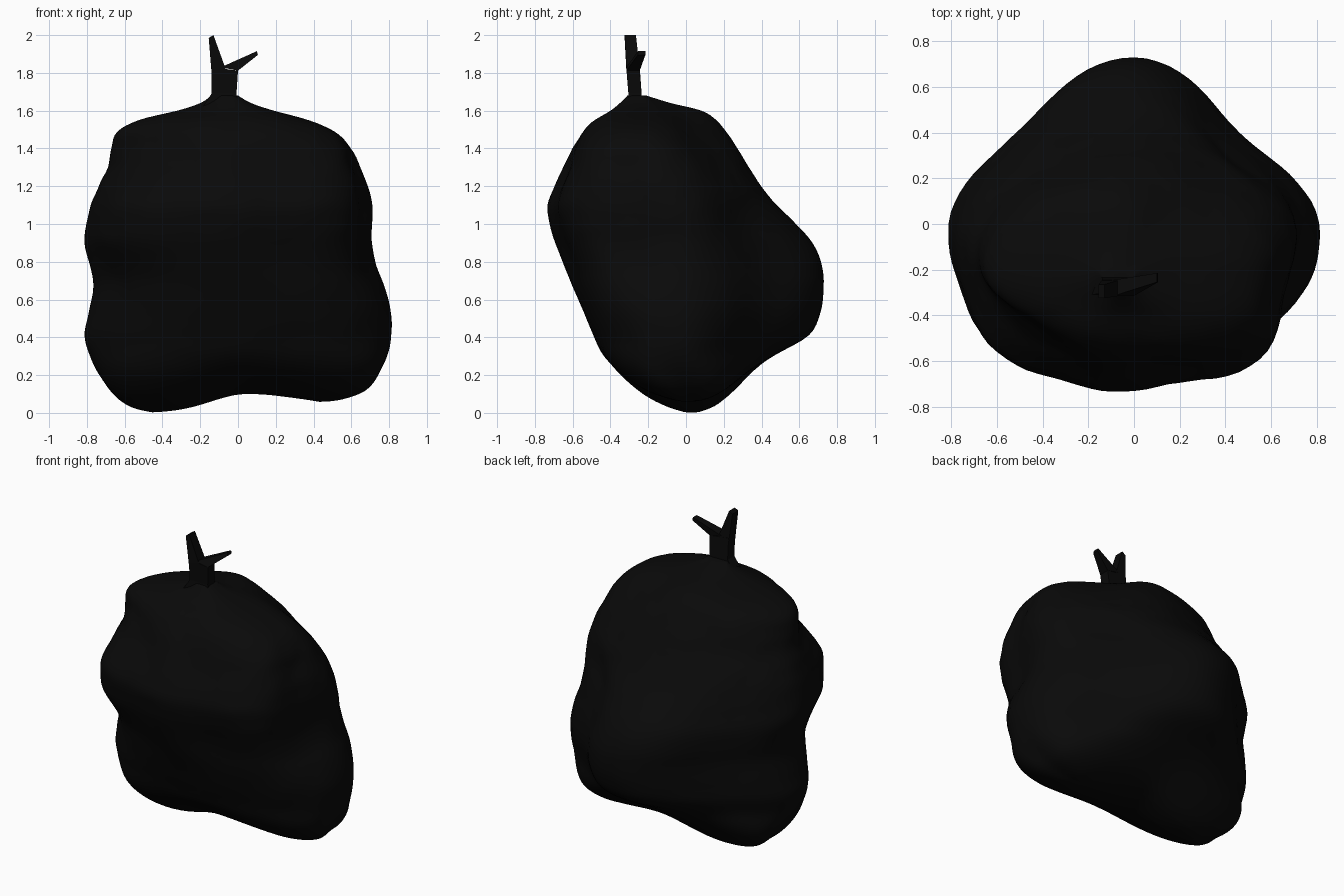
import bpy, bmesh, math
from mathutils import Vector, noise

if "Cube" in bpy.data.objects:
    bpy.data.objects.remove(bpy.data.objects["Cube"])

black = bpy.data.materials.new("soot black")
black.diffuse_color = (0.0028, 0.0028, 0.0028, 1)
black.use_nodes = True
black.node_tree.nodes["Principled BSDF"].inputs["Base Color"].default_value = black.diffuse_color


def finish(bm, name, angle):
    bmesh.ops.recalc_face_normals(bm, faces=bm.faces)
    me = bpy.data.meshes.new(name)
    bm.to_mesh(me)
    bm.free()
    ob = bpy.data.objects.new(name, me)
    bpy.context.collection.objects.link(ob)
    me.materials.append(black)
    bpy.ops.object.select_all(action='DESELECT')
    ob.select_set(True)
    bpy.context.view_layer.objects.active = ob
    bpy.ops.object.shade_smooth_by_angle(angle=math.radians(angle))
    return ob


# Lumpy body sections: height, left, right, front, back
ROWS = [
    (0.00, -0.45, 0.42, -0.03, 0.09), (0.03, -0.56, 0.54, -0.12, 0.16),
    (0.09, -0.645, 0.66, -0.23, 0.235), (0.20, -0.735, 0.745, -0.36, 0.35),
    (0.30, -0.785, 0.79, -0.44, 0.48), (0.41, -0.815, 0.81, -0.49, 0.65),
    (0.53, -0.79, 0.81, -0.54, 0.71), (0.67, -0.765, 0.775, -0.60, 0.73),
    (0.78, -0.785, 0.735, -0.645, 0.72), (0.90, -0.815, 0.71, -0.69, 0.67),
    (1.00, -0.805, 0.71, -0.72, 0.58), (1.10, -0.785, 0.71, -0.735, 0.48),
    (1.20, -0.74, 0.69, -0.70, 0.40), (1.30, -0.69, 0.65, -0.65, 0.33),
    (1.40, -0.67, 0.60, -0.60, 0.275), (1.49, -0.64, 0.51, -0.54, 0.21),
    (1.55, -0.53, 0.37, -0.48, 0.155), (1.60, -0.32, 0.19, -0.40, 0.08),
    (1.64, -0.20, 0.07, -0.35, -0.08), (1.68, -0.14, 0.00, -0.31, -0.21),
]


def section(u):
    i = min(int(u), len(ROWS) - 2)
    f = u - i
    p = [ROWS[min(max(i + k, 0), len(ROWS) - 1)] for k in (-1, 0, 1, 2)]
    return [0.5 * (2 * b + (c - a) * f + (2 * a - 5 * b + 4 * c - d) * f * f
                   + (3 * b - a - 3 * c + d) * f ** 3) for a, b, c, d in zip(*p)]


def ramp(a, b, x):
    t = min(max((x - a) / (b - a), 0), 1)
    return t * t * (3 - 2 * t)


def pinch(right, rear, z):
    """How far each diagonal is drawn in (or swollen, if negative)."""
    low = 1 - ramp(0.08, 0.4, z)
    if rear and right:
        return 0.19 * ramp(0.1, 0.45, z) - 0.09 * ramp(0.95, 1.2, z) + 0.09 * ramp(1.25, 1.55, z) - 0.12 * low
    if rear:
        return 0.14 * ramp(0.1, 0.45, z) - 0.11 * ramp(0.9, 1.25, z) - 0.18 * low
    if right:
        return -0.07 - 0.05 * ramp(0.7, 1.0, z) - 0.02 * ramp(1.2, 1.45, z) - 0.15 * low
    return 0.01 - 0.06 * ramp(0.7, 0.95, z) + 0.14 * ramp(1.08, 1.45, z) - 0.17 * low


N, STEPS = 96, 76
bm = bmesh.new()
rings = []
for s in range(STEPS + 1):
    z, l, r, fr, bk = section(s * (len(ROWS) - 1) / STEPS)
    cx = (l + r) / 2
    cy = -0.04 - 0.18 * ramp(0.9, 1.68, z) + 0.065 * (1 - ramp(0, 0.4, z))
    cy = min(max(cy, fr + 0.02), bk - 0.02)
    nose = ramp(0.5, 0.9, z) * (1 - ramp(1.3, 1.5, z))
    ring = []
    for i in range(N):
        t = 2 * math.pi * i / N
        c, sn = math.cos(t), math.sin(t)
        m = 1 - pinch(c > 0, sn > 0, z) * math.sin(2 * t) ** 2
        if sn < 0:  # flats either side of the front corners
            m -= (0.055 if c > 0 else 0.025) * nose * math.sin(4 * t) ** 2
        x = cx + c * m * (r - l) / 2
        y = cy + sn * m * ((bk - cy) if sn > 0 else (cy - fr))
        # hollow between the two bottom lobes, right lobe a little higher
        lift = 0.1 * math.exp(-((x - 0.05) / 0.27) ** 2) + 0.045 * ramp(0.05, 0.4, x)
        zz = z + lift * max(0, 1 - z / 0.45) ** 2
        # gentle dents, stronger towards the top
        p = Vector((x, y, zz))
        amp = 0.004 + 0.008 * ramp(0.8, 1.3, z)
        amp *= ramp(0, 0.3, z) * (1 - ramp(1.5, 1.66, z))
        d = noise.noise(p * 4.5) + 0.5 * noise.noise(p * 11)
        ring.append(bm.verts.new(p + Vector((c, sn, 0)) * d * amp))
    rings.append(ring)
for a, b in zip(rings, rings[1:]):
    for i in range(N):
        j = (i + 1) % N
        bm.faces.new((a[i], a[j], b[j], b[i]))
for ring in (rings[0], rings[-1]):
    for i in range(N // 2):
        ids = dict.fromkeys((i, i + 1, N - i - 1, (N - i) % N))
        bm.faces.new([ring[q] for q in ids])
finish(bm, "lumpy_body", 50)


# Forked twig: four-sided lengths from (x0, x1, y0, y1, z0, z1) end sections;
# z0 is the height at x0 and z1 the height at x1
def length(bm, a, b):
    ends = []
    for x0, x1, y0, y1, z0, z1 in (a, b):
        ends.append([bm.verts.new(v) for v in
                     ((x0, y0, z0), (x1, y0, z1), (x1, y1, z1), (x0, y1, z0))])
    for e in ends:
        bm.faces.new(e)
    for i in range(4):
        j = (i + 1) % 4
        bm.faces.new((ends[0][i], ends[0][j], ends[1][j], ends[1][i]))


bm = bmesh.new()
collar = (-0.14, -0.008, -0.305, -0.235, 1.69, 1.69)
top = (-0.14, 0.0, -0.315, -0.245, 1.83, 1.812)
length(bm, (-0.20, 0.0, -0.31, -0.235, 1.60, 1.60), collar)
length(bm, collar, top)
length(bm, (-0.14, -0.065, -0.315, -0.245, 1.80, 1.82),
       (-0.155, -0.13, -0.325, -0.265, 1.985, 2.0))
length(bm, (-0.09, 0.0, -0.315, -0.245, 1.83, 1.812),
       (0.10, 0.105, -0.255, -0.215, 1.915, 1.895))
finish(bm, "forked_stem", 25)
